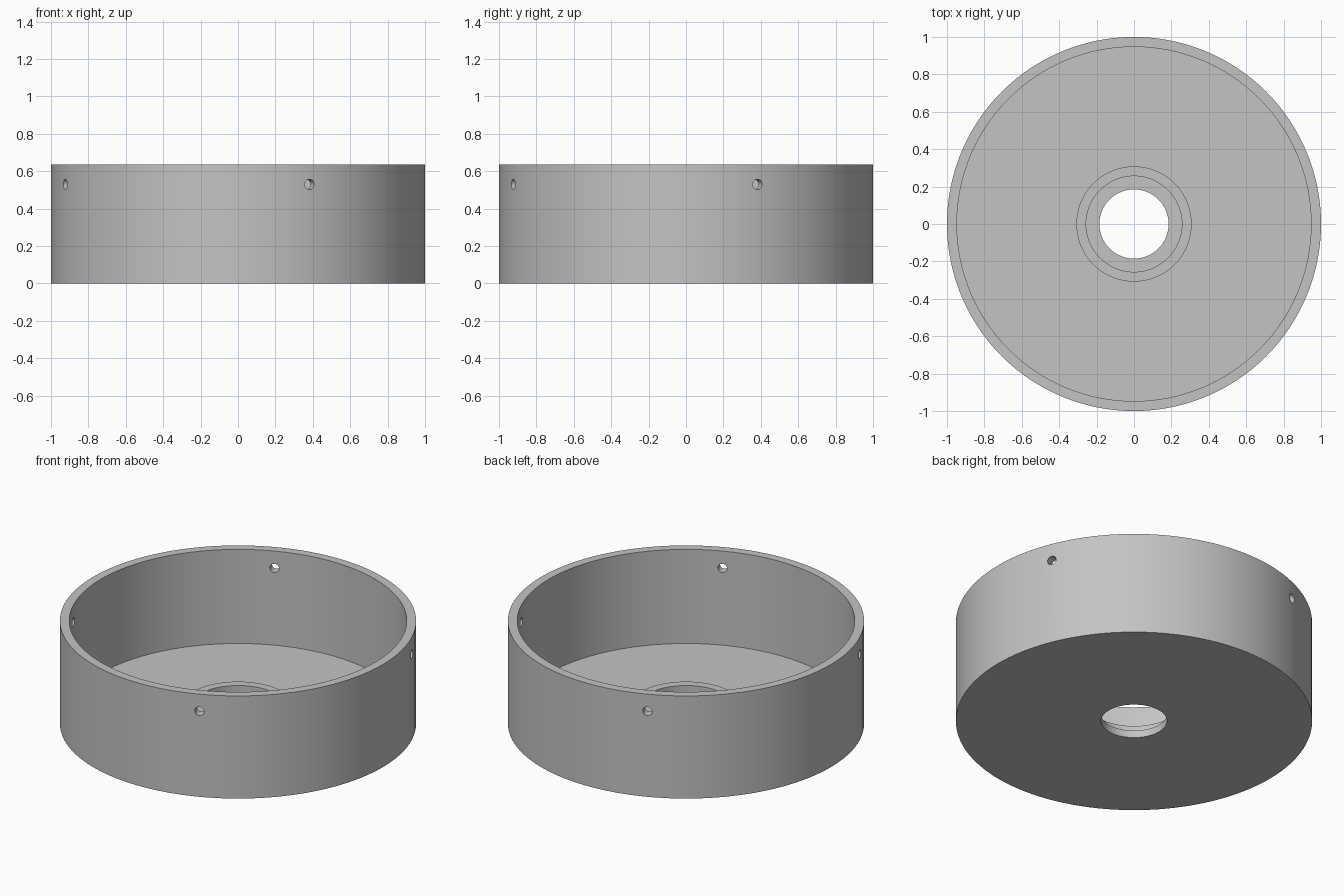
import bpy
import bmesh
from math import cos, sin, pi

SEGMENTS = 128

cube = bpy.data.objects.get("Cube")
if cube:
    bpy.data.objects.remove(cube, do_unlink=True)

grey = bpy.data.materials.new("plain grey")
grey.use_nodes = True
grey.diffuse_color = (0.55, 0.55, 0.55, 1)
grey.node_tree.nodes["Principled BSDF"].inputs["Base Color"].default_value = grey.diffuse_color


def lathe(name, profile):
    """Spin a closed (radius, height) profile round the z axis."""
    bm = bmesh.new()
    rings = [[bm.verts.new((r * cos(2 * pi * i / SEGMENTS), r * sin(2 * pi * i / SEGMENTS), z))
              for i in range(SEGMENTS)] for r, z in profile]
    for k, ring in enumerate(rings):
        after = rings[(k + 1) % len(rings)]
        for i in range(SEGMENTS):
            j = (i + 1) % SEGMENTS
            bm.faces.new((ring[i], ring[j], after[j], after[i]))
    bmesh.ops.recalc_face_normals(bm, faces=bm.faces)
    mesh = bpy.data.meshes.new(name)
    bm.to_mesh(mesh)
    bm.free()
    mesh.materials.append(grey)
    obj = bpy.data.objects.new(name, mesh)
    bpy.context.collection.objects.link(obj)
    return obj


# Round cup: outer wall, rim, floor, raised collar with a stepped centre hole
cup = lathe("round_cup", [
    (0.185, 0), (1, 0), (1, 0.636), (0.947, 0.636), (0.947, 0.053),
    (0.308, 0.053), (0.308, 0.115), (0.256, 0.115), (0.256, 0.045), (0.185, 0.045)])

# Four small radial screw holes near the rim
for n in range(4):
    angle = pi / 8 + n * pi / 2
    bpy.ops.mesh.primitive_cylinder_add(
        vertices=32, radius=0.027, depth=0.3,
        location=(0.97 * cos(angle), 0.97 * sin(angle), 0.53),
        rotation=(0, pi / 2, angle))
    cutter = bpy.context.object
    cutter.name = f"screw_hole_cutter_{n + 1}"
    cutter.data.materials.append(grey)
    bpy.context.view_layer.objects.active = cup
    hole = cup.modifiers.new("screw_hole", 'BOOLEAN')
    hole.operation = 'DIFFERENCE'
    hole.solver = 'EXACT'
    hole.object = cutter
    bpy.ops.object.modifier_apply(modifier=hole.name)
    bpy.data.objects.remove(cutter, do_unlink=True)

# Smooth curved walls, keep the rims crisp
bpy.ops.object.select_all(action='DESELECT')
cup.select_set(True)
bpy.context.view_layer.objects.active = cup
bpy.ops.object.shade_smooth_by_angle(angle=pi / 6)
